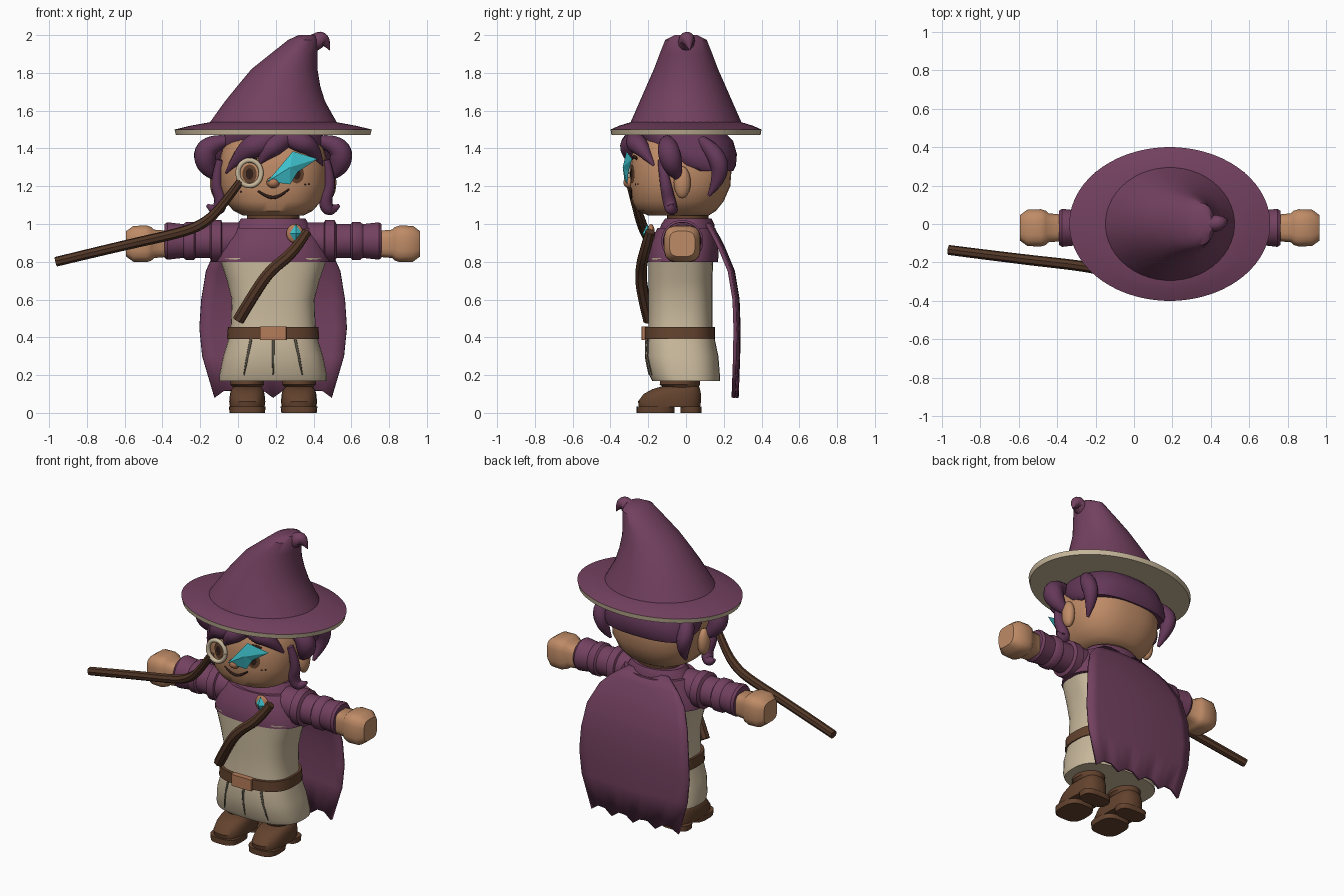
import bpy, bmesh, math
from mathutils import Vector
from mathutils.bvhtree import BVHTree

old = bpy.data.objects.get("Cube")
if old:
    bpy.data.objects.remove(old, do_unlink=True)

CENTRE_X = 0.186


def material(name, r, g, b):
    mat = bpy.data.materials.new(name)
    mat.use_nodes = True
    mat.diffuse_color = (r, g, b, 1)
    bsdf = mat.node_tree.nodes["Principled BSDF"]
    bsdf.inputs["Base Color"].default_value = (r, g, b, 1)
    bsdf.inputs["Roughness"].default_value = 0.8
    return mat


plum = material("plum cloth", 0.17, 0.052, 0.115)
hair = material("plum hair", 0.13, 0.04, 0.1)
skin = material("tan skin", 0.52, 0.26, 0.135)
beige = material("beige cloth", 0.58, 0.48, 0.33)
leather = material("brown leather", 0.125, 0.055, 0.027)
wood = material("dark wood", 0.085, 0.038, 0.02)
cyan = material("cyan crystal", 0.05, 0.55, 0.62)
copper = material("copper", 0.46, 0.2, 0.1)
dark = material("dark lines", 0.03, 0.013, 0.01)
seam = material("seam grey", 0.1, 0.09, 0.065)


def finish(name, mesh, mats, angle=40):
    for mat in mats:
        mesh.materials.append(mat)
    mesh.shade_smooth()
    mesh.set_sharp_from_angle(angle=math.radians(angle))
    obj = bpy.data.objects.new(name, mesh)
    obj.location.x = CENTRE_X
    bpy.context.collection.objects.link(obj)
    return obj


def from_bmesh(name, bm, *mats, angle=40):
    bmesh.ops.recalc_face_normals(bm, faces=bm.faces)
    mesh = bpy.data.meshes.new(name)
    bm.to_mesh(mesh)
    bm.free()
    return finish(name, mesh, mats, angle)


def power_curve(v, power):
    return math.copysign(abs(v) ** (2 / power), v)


def loft(name, rings, *mats, power=2, sides=40, axis="z", side=1, rule=None, angle=40):
    """Rings are (height, half width, front, back, optional centre)."""
    bm = bmesh.new()
    loops = []
    for h, rx, front, back, *mid in rings:
        loop = []
        for i in range(sides):
            t = math.tau * (i + 0.5) / sides
            a = (mid[0] if mid else 0) + rx * power_curve(math.cos(t), power)
            b = (front + back) / 2 + (back - front) / 2 * power_curve(math.sin(t), power)
            loop.append(bm.verts.new((a, b, h) if axis == "z" else (h * side, b, a)))
        loops.append(loop)
    for low, high in zip(loops, loops[1:]):
        for i in range(sides):
            j = (i + 1) % sides
            bm.faces.new((low[i], low[j], high[j], high[i]))
    bm.faces.new(loops[0])
    bm.faces.new(loops[-1])
    if rule:
        for face in bm.faces:
            face.material_index = rule(face.calc_center_median())
    return from_bmesh(name, bm, *mats, angle=angle)


def sweep(name, points, radii, mat, roundness=4, flip=1):
    """Tapered tube along a smooth path."""
    curve = bpy.data.curves.new(name, "CURVE")
    curve.dimensions = "3D"
    curve.bevel_depth = 1
    curve.bevel_resolution = roundness
    curve.use_fill_caps = True
    spline = curve.splines.new("NURBS")
    spline.points.add(len(points) - 1)
    for p, (x, y, z), r in zip(spline.points, points, radii):
        p.co = (x * flip, y, z, 1)
        p.radius = r
    spline.order_u = 3
    spline.use_endpoint_u = True
    spline.resolution_u = 6
    helper = bpy.data.objects.new(name + " path", curve)
    bpy.context.collection.objects.link(helper)
    graph = bpy.context.evaluated_depsgraph_get()
    mesh = bpy.data.meshes.new_from_object(helper.evaluated_get(graph))
    bpy.data.objects.remove(helper, do_unlink=True)
    mesh.materials.clear()
    return finish(name, mesh, [mat])


def ellipsoid(name, loc, size, mat, segments=20, angle=40):
    bm = bmesh.new()
    bmesh.ops.create_uvsphere(bm, u_segments=segments, v_segments=segments // 2, radius=1)
    for v in bm.verts:
        v.co = Vector(loc) + v.co * Vector(size)
    return from_bmesh(name, bm, mat, angle=angle)


def surface(obj):
    tree = BVHTree.FromPolygons([v.co for v in obj.data.vertices],
                                [p.vertices for p in obj.data.polygons])

    def front(x, z, lift=0.0):
        hit = tree.ray_cast(Vector((x, -1, z)), Vector((0, 1, 0)))[0]
        return Vector((x, (hit.y if hit else 0) - lift, z))
    return front


def disc(name, front, x, z, rx, rz, lift, mat):
    bm = bmesh.new()
    rim = []
    for i in range(20):
        t = math.tau * i / 20
        rim.append(bm.verts.new(front(x + rx * math.cos(t), z + rz * math.sin(t), lift)))
    hub = bm.verts.new(front(x, z, lift))
    for i, v in enumerate(rim):
        bm.faces.new((hub, v, rim[(i + 1) % len(rim)]))
    return from_bmesh(name, bm, mat)


# Hat
loft("hat_brim", [(1.47, 0.515, -0.395, 0.395), (1.5, 0.523, -0.4, 0.4),
                  (1.52, 0.44, -0.355, 0.355), (1.54, 0.33, -0.29, 0.29)],
     plum, beige, sides=64, rule=lambda c: 1 if c.z < 1.49 else 0, angle=30)
loft("hat_cone", [(1.525, 0.345, -0.3, 0.3), (1.65, 0.265, -0.245, 0.245, 0.01),
                  (1.73, 0.22, -0.21, 0.21, 0.03), (1.82, 0.175, -0.17, 0.17, 0.06),
                  (1.9, 0.125, -0.14, 0.14, 0.11), (1.975, 0.078, -0.11, 0.11, 0.158),
                  (2.0, 0.045, -0.06, 0.06, 0.18)], plum, sides=48)
sweep("hat_tip", [(0.17, 0, 1.94), (0.22, 0, 1.96), (0.27, 0.01, 1.99), (0.3, 0.02, 1.92)],
      [0.05, 0.045, 0.04, 0.002], plum)

# Head, ears and neck
head = loft("head", [(1.045, 0.16, -0.2, 0.12), (1.07, 0.21, -0.26, 0.16),
                     (1.12, 0.255, -0.285, 0.2), (1.2, 0.285, -0.295, 0.235),
                     (1.3, 0.29, -0.295, 0.243), (1.4, 0.27, -0.28, 0.23),
                     (1.48, 0.22, -0.23, 0.18)], skin, power=2.5)
loft("neck", [(1.0, 0.14, -0.1, 0.12), (1.06, 0.14, -0.1, 0.12)], leather)
loft("hair_cap", [(1.28, 0.285, -0.02, 0.25), (1.31, 0.305, -0.1, 0.265),
                  (1.37, 0.305, -0.17, 0.27), (1.44, 0.285, -0.24, 0.25),
                  (1.49, 0.25, -0.26, 0.2)], hair, power=2.4)
for side, label in ((1, "left"), (-1, "right")):
    ellipsoid(label + "_ear", (0.3 * side, -0.02, 1.22), (0.035, 0.045, 0.085), skin)
    sweep(label + "_hair_bun", [(0.25, -0.1, 1.44), (0.36, -0.1, 1.42), (0.36, -0.07, 1.3),
                                (0.29, -0.04, 1.24)], [0.03, 0.06, 0.06, 0.015], hair, flip=side)
    sweep(label + "_side_lock", [(0.28, -0.13, 1.34), (0.31, -0.11, 1.22), (0.27, -0.09, 1.12),
                                 (0.3, -0.07, 1.06), (0.35, -0.06, 1.1)],
          [0.02, 0.03, 0.035, 0.035, 0.008], hair, flip=side)
    sweep(label + "_rear_lock", [(0.25, 0.08, 1.44), (0.31, 0.16, 1.38), (0.29, 0.19, 1.25),
                                 (0.27, 0.12, 1.15)], [0.03, 0.05, 0.045, 0.008], hair, flip=side)

# Fringe
sweep("fringe_right", [(0.06, -0.24, 1.47), (-0.06, -0.29, 1.43), (-0.15, -0.27, 1.39),
                       (-0.25, -0.2, 1.27)], [0.04, 0.07, 0.055, 0.006], hair)
sweep("fringe_middle", [(0.1, -0.24, 1.47), (0.02, -0.29, 1.43), (-0.04, -0.3, 1.38),
                        (-0.07, -0.3, 1.32)], [0.04, 0.06, 0.05, 0.006], hair)
sweep("fringe_left", [(0.0, -0.25, 1.48), (0.12, -0.28, 1.44), (0.21, -0.24, 1.41),
                      (0.26, -0.17, 1.31)], [0.03, 0.055, 0.05, 0.006], hair)

# Face
face = surface(head)
for x, label in ((-0.125, "right"), (0.125, "left")):
    disc(label + "_eye", face, x, 1.265, 0.038, 0.05, 0.006, leather)
    disc(label + "_pupil", face, x, 1.265, 0.02, 0.03, 0.009, dark)
    sweep(label + "_eyebrow", [face(x + d, 1.345 + h, 0.003) for d, h in
                               ((-0.04, 0), (0, 0.02), (0.04, 0))], [0.006, 0.01, 0.006], dark)
sweep("mouth", [face(x, z) for x, z in ((-0.08, 1.175), (-0.03, 1.14), (0.03, 1.14),
                                        (0.085, 1.185))], [0.005, 0.009, 0.009, 0.004], dark)
ellipsoid("nose", (0, -0.3, 1.22), (0.035, 0.032, 0.03), copper)
for x in (-0.17, 0.17, 0.19):
    disc("freckle", face, x, 1.19 + x / 9, 0.006, 0.006, 0.004, dark)

# Monocle ring and its long handle
ring = [(-0.125 + 0.062 * math.cos(math.tau * i / 24), -0.305,
         1.27 + 0.068 * math.sin(math.tau * i / 24)) for i in range(25)]
sweep("monocle_ring", ring, [0.013] * len(ring), beige)
sweep("monocle_staff", [(-0.17, -0.3, 1.23), (-0.28, -0.26, 1.08), (-0.37, -0.235, 1.0),
                        (-0.48, -0.215, 0.955), (-0.8, -0.18, 0.885), (-1.15, -0.135, 0.8)],
      [0.022, 0.025, 0.028, 0.028, 0.027, 0.026], wood, roundness=2)

# Faceted crystal over the left eye
bm = bmesh.new()
hub = bm.verts.new((0.09, -0.335, 1.3))
rim = [bm.verts.new(p) for p in ((-0.03, -0.325, 1.225), (0.105, -0.315, 1.385),
                                 (0.235, -0.285, 1.345), (0.13, -0.305, 1.275),
                                 (0.09, -0.31, 1.21))]
for i, v in enumerate(rim):
    bm.faces.new((hub, v, rim[(i + 1) % len(rim)]))
bm.faces.new(rim)
from_bmesh("eye_crystal", bm, cyan, angle=1)

# Dress, belt and buckle
dress = loft("dress", [(0.17, 0.285, -0.18, 0.18), (0.2, 0.285, -0.195, 0.18),
                       (0.3, 0.265, -0.215, 0.172), (0.38, 0.24, -0.21, 0.155),
                       (0.46, 0.225, -0.2, 0.14), (0.6, 0.22, -0.2, 0.14),
                       (0.7, 0.245, -0.2, 0.14), (0.82, 0.285, -0.2, 0.145)],
             beige, power=2.7, angle=50)
loft("belt", [(0.39, 0.245, -0.22, 0.155), (0.455, 0.24, -0.22, 0.155)], leather, power=2.7)
loft("buckle", [(0.385, 0.07, -0.235, -0.2), (0.458, 0.07, -0.235, -0.2)], copper, power=12)
cloth = surface(dress)
for x in (-1, 0, 1):
    sweep("skirt_pleat", [cloth(x * (0.155 - 0.2 * (z - 0.2)), z) for z in (0.2, 0.26, 0.32, 0.39)],
          [0.003, 0.006, 0.007, 0.007], seam)

# Capelet and collar
loft("capelet", [(0.8, 0.3, -0.205, 0.17), (0.83, 0.295, -0.205, 0.172),
                 (0.91, 0.265, -0.19, 0.17), (0.98, 0.22, -0.15, 0.155)], plum, power=2.4)
loft("collar", [(0.96, 0.215, -0.145, 0.155), (1.0, 0.19, -0.13, 0.15),
                (1.03, 0.17, -0.11, 0.135)], plum)

# Chest stick and brooch
sweep("chest_stick", [(0.18, -0.19, 0.96), (0.11, -0.22, 0.85), (-0.01, -0.24, 0.76),
                      (-0.09, -0.235, 0.65), (-0.185, -0.195, 0.49)],
      [0.026, 0.03, 0.032, 0.032, 0.032], wood, roundness=2)
ellipsoid("brooch", (0.115, -0.185, 0.95), (0.045, 0.02, 0.05), copper)
ellipsoid("brooch_gem", (0.12, -0.205, 0.95), (0.032, 0.025, 0.05), cyan, segments=4, angle=1)

# Arms, hands and boots
sleeve = [(0.18, 0.1), (0.27, 0.1), (0.275, 0.112), (0.325, 0.112), (0.335, 0.092),
          (0.41, 0.09), (0.42, 0.102), (0.46, 0.102), (0.475, 0.09), (0.56, 0.1), (0.575, 0.09)]
fist = [(0.56, 0.07), (0.63, 0.076), (0.645, 0.09), (0.67, 0.098), (0.74, 0.096), (0.778, 0.068)]
for side, label in ((1, "left"), (-1, "right")):
    loft(label + "_sleeve", [(h, r, -0.02 - r, r - 0.02, 0.91) for h, r in sleeve], plum,
         sides=24, axis="x", side=side)
    loft(label + "_hand", [(h, r, -0.02 - r, r - 0.02, 0.895) for h, r in fist], skin,
         power=3.5, sides=16, axis="x", side=side)
    foot = 0.137 * side
    loft(label + "_boot", [(0.03, 0.092, -0.25, 0.075, foot), (0.06, 0.096, -0.255, 0.08, foot),
                           (0.1, 0.092, -0.225, 0.08, foot), (0.125, 0.085, -0.18, 0.075, foot),
                           (0.14, 0.07, -0.13, 0.07, foot)], leather, power=2.6, sides=28)
    for part, front, back in (("sole", -0.262, -0.06), ("heel", -0.03, 0.082)):
        loft(label + "_boot_" + part, [(0, 0.094, front, back, foot), (0.035, 0.098, front, back, foot)],
             leather, power=3, sides=28)
    loft(label + "_boot_shaft", [(0.1, 0.07, -0.12, 0.06, foot), (0.135, 0.075, -0.12, 0.065, foot),
                                 (0.15, 0.09, -0.14, 0.075, foot), (0.2, 0.088, -0.135, 0.075, foot)],
         leather, sides=28)

# Cape with a ragged hem
bm = bmesh.new()
rows = []
for z, half, y in ((1.0, 0.14, 0.13), (0.93, 0.24, 0.17), (0.87, 0.3, 0.2), (0.75, 0.355, 0.25),
                   (0.6, 0.38, 0.275), (0.45, 0.39, 0.28), (0.3, 0.375, 0.278), (0.105, 0.31, 0.27)):
    row = []
    for i in range(13):
        u = i / 6 - 1
        hem = 0.025 * math.cos(math.pi * i / 1.5) if z < 0.2 else 0
        row.append(bm.verts.new((u * half, y - 0.02 * u * u, z - hem)))
    rows.append(row)
for low, high in zip(rows, rows[1:]):
    for i in range(12):
        bm.faces.new((low[i], low[i + 1], high[i + 1], high[i]))
cape = from_bmesh("cape", bm, plum)
thick = cape.modifiers.new("thickness", "SOLIDIFY")
thick.thickness = 0.018
thick.offset = 0
